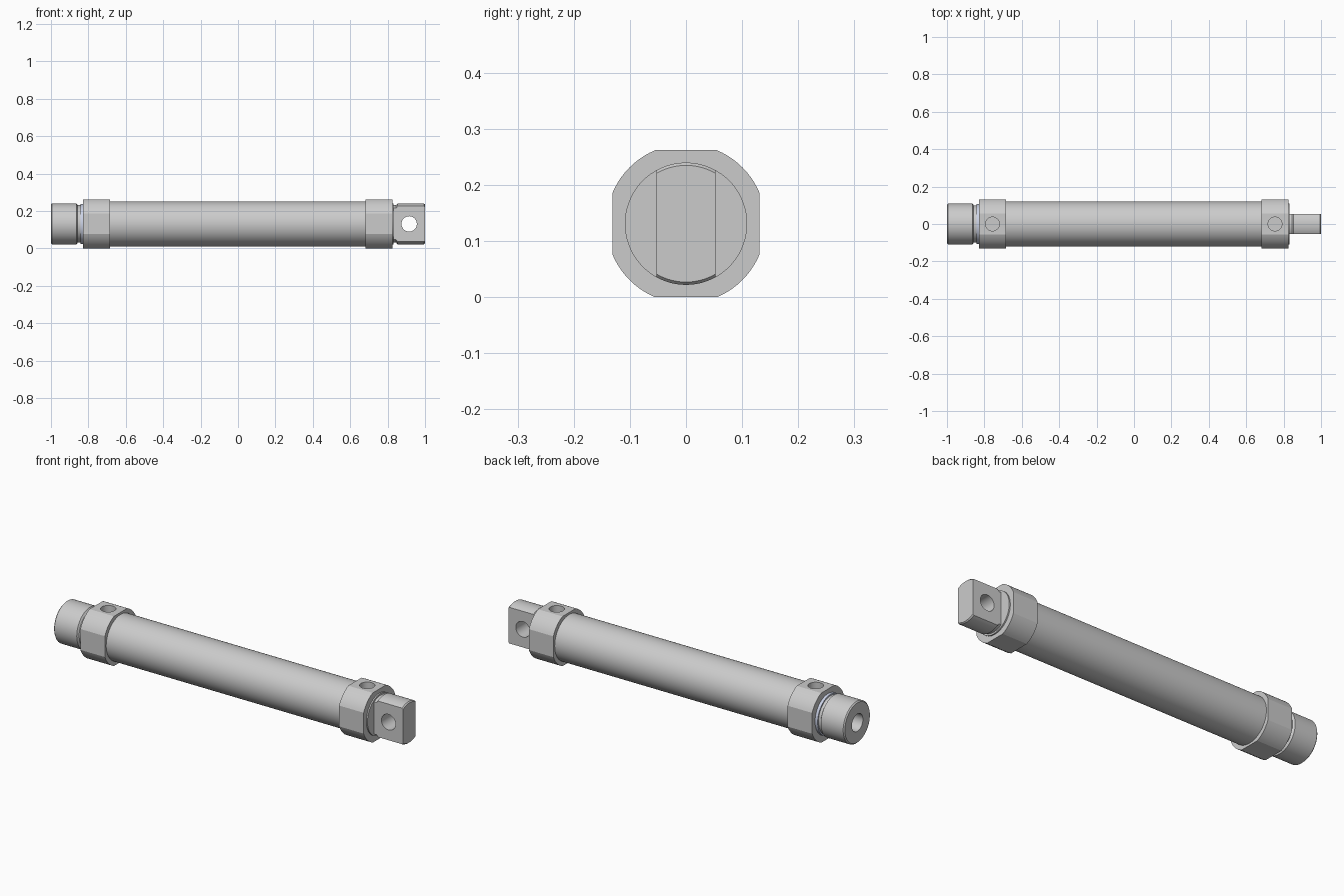
import bpy, bmesh
from math import pi, sin, cos, atan2
from mathutils import Vector

if "Cube" in bpy.data.objects:
    bpy.data.objects.remove(bpy.data.objects["Cube"])

ZC = 0.131      # height of the cylinder axis
HALF = 0.131    # half width across the end cap flats


def finish(bm, name):
    bmesh.ops.recalc_face_normals(bm, faces=bm.faces[:])
    mesh = bpy.data.meshes.new(name)
    bm.to_mesh(mesh)
    bm.free()
    ob = bpy.data.objects.new(name, mesh)
    bpy.context.collection.objects.link(ob)
    return ob


def lathe(name, profile, seg=72):
    """Solid of revolution about the x axis from (x, radius) points."""
    bm = bmesh.new()
    rings = [[bm.verts.new((x, r * cos(2 * pi * i / seg), ZC + r * sin(2 * pi * i / seg)))
              for i in range(seg)] for x, r in profile]
    for a, b in zip(rings, rings[1:]):
        for i in range(seg):
            j = (i + 1) % seg
            bm.faces.new((a[i], a[j], b[j], b[i]))
    bm.faces.new(rings[0])
    bm.faces.new(rings[-1])
    return finish(bm, name)


def end_cap(name, x0, x1, half_flat=0.055, steps=10):
    """Square block with its corners turned down to a circle."""
    r = (HALF ** 2 + half_flat ** 2) ** 0.5
    a0 = atan2(half_flat, HALF)
    bm = bmesh.new()
    outline = []
    for q in range(4):
        for k in range(steps + 1):
            a = q * pi / 2 + a0 + (pi / 2 - 2 * a0) * k / steps
            outline.append(bm.verts.new((x0, r * cos(a), ZC + r * sin(a))))
    face = bm.faces.new(outline)
    res = bmesh.ops.extrude_face_region(bm, geom=[face], use_keep_orig=True)
    moved = [g for g in res["geom"] if isinstance(g, bmesh.types.BMVert)]
    bmesh.ops.translate(bm, vec=(x1 - x0, 0, 0), verts=moved)
    return finish(bm, name)


def rod_cutter(name, centre, axis, r, depth):
    bm = bmesh.new()
    bmesh.ops.create_cone(bm, cap_ends=True, segments=48, radius1=r, radius2=r, depth=depth)
    rot = Vector((0, 0, 1)).rotation_difference(Vector(axis)).to_matrix()
    bmesh.ops.rotate(bm, verts=bm.verts[:], matrix=rot)
    bmesh.ops.translate(bm, vec=centre, verts=bm.verts[:])
    return finish(bm, name)


def box(name, lo, hi):
    bm = bmesh.new()
    bmesh.ops.create_cube(bm, size=1)
    for v in bm.verts:
        v.co = [l + (h - l) * (c + 0.5) for l, h, c in zip(lo, hi, v.co)]
    return finish(bm, name)


def boolean(ob, cutter, op="DIFFERENCE"):
    m = ob.modifiers.new("cut", "BOOLEAN")
    m.operation, m.object, m.solver = op, cutter, "EXACT"
    bpy.context.view_layer.objects.active = ob
    bpy.ops.object.modifier_apply(modifier=m.name)


# Main tube and the two end caps
tube = lathe("tube", [(-0.69, 0.12), (0.69, 0.12)])
left_cap = end_cap("left_end_cap", -0.828, -0.685)
right_cap = end_cap("right_end_cap", 0.682, 0.825)

# Left nose with undercut and chamfered ends
nose = lathe("nose", [(-1.0, 0.104), (-0.994, 0.11), (-0.864, 0.11), (-0.857, 0.1), (-0.82, 0.1)])

# Thin collars against the caps
left_collar = lathe("left_collar", [(-0.843, 0.107), (-0.82, 0.107)])
right_collar = lathe("right_collar", [(0.815, 0.109), (0.832, 0.109)])
blue = bpy.data.materials.new("pale_blue")
blue.diffuse_color = (0.6, 0.65, 0.8, 1)
blue.use_nodes = True
blue.node_tree.nodes["Principled BSDF"].inputs["Base Color"].default_value = blue.diffuse_color
left_collar.data.materials.append(blue)

# Mounting lug: turned stub milled flat on both sides
lug = lathe("mounting_lug", [(0.815, 0.1), (0.846, 0.1), (0.853, 0.109), (0.994, 0.109), (1.0, 0.104)])
slab = box("lug_slab", (0.7, -0.053, -0.1), (1.1, 0.053, 0.4))
boolean(lug, slab, "INTERSECT")

# Pin hole, rod bore and air ports
pin = rod_cutter("pin_cutter", (0.915, 0, ZC), (0, 1, 0), 0.041, 0.4)
bore = rod_cutter("bore_cutter", (-0.9, 0, ZC), (1, 0, 0), 0.046, 0.36)
port_l = rod_cutter("left_port_cutter", (-0.757, 0, 0.25), (0, 0, 1), 0.037, 0.14)
port_r = rod_cutter("right_port_cutter", (0.754, 0, 0.25), (0, 0, 1), 0.037, 0.14)
boolean(lug, pin)
for part in (nose, left_collar, left_cap):
    boolean(part, bore)
boolean(left_cap, port_l)
boolean(right_cap, port_r)
for c in (slab, pin, bore, port_l, port_r):
    bpy.data.objects.remove(c)

# Smooth the round surfaces, keep the machined edges
bpy.ops.object.select_all(action="DESELECT")
for ob in bpy.context.collection.objects:
    ob.select_set(True)
bpy.context.view_layer.objects.active = tube
bpy.ops.object.shade_smooth_by_angle(angle=0.35)
